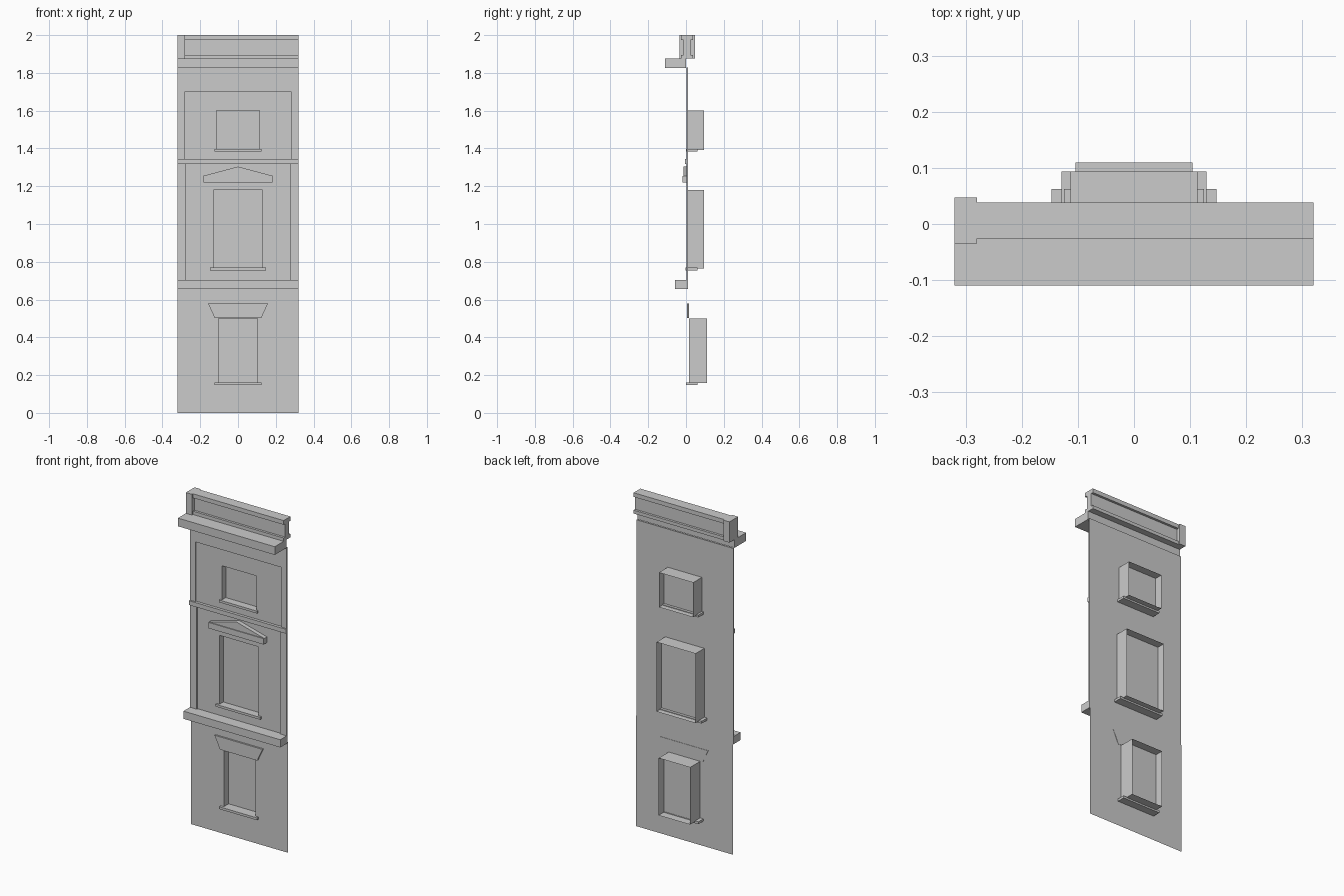
import bpy

if "Cube" in bpy.data.objects:
    bpy.data.objects.remove(bpy.data.objects["Cube"])

W = 0.32          # half width of the facade
LOW_Y = 0.015     # ground floor wall plane
UP_Y = 0.011      # upper wall plane
FRONT_Y = 0.003   # pilaster and frieze plane


def mesh(name, verts, faces):
    me = bpy.data.meshes.new(name)
    me.from_pydata(verts, [], faces)
    me.update()
    ob = bpy.data.objects.new(name, me)
    bpy.context.collection.objects.link(ob)
    return ob


def prism(name, outline, y0, y1):
    """Extrude an anticlockwise (x, z) outline from y0 (front) to y1."""
    n = len(outline)
    verts = [(x, y, z) for y in (y0, y1) for x, z in outline]
    faces = [tuple(range(n)), tuple(range(2 * n - 1, n - 1, -1))]
    faces += [(i, i + n, (i + 1) % n + n, (i + 1) % n) for i in range(n)]
    return mesh(name, verts, faces)


def box(name, x0, x1, y0, y1, z0, z1):
    return prism(name, [(x0, z0), (x1, z0), (x1, z1), (x0, z1)], y0, y1)


def wall(name, y, z0, z1, openings):
    """Single sheet wall with openings (half width, bottom, top) stacked in z."""
    verts, faces = [], []

    def quad(xa, xb, za, zb):
        i = len(verts)
        verts.extend([(xa, y, za), (xb, y, za), (xb, y, zb), (xa, y, zb)])
        faces.append((i, i + 1, i + 2, i + 3))

    z = z0
    for h, a, b in openings:
        quad(-W, W, z, a)
        quad(-W, -h, a, b)
        quad(h, W, a, b)
        z = b
    quad(-W, W, z, z1)
    return mesh(name, verts, faces)


def window(name, h, z0, z1, y0, y1, glass_y, sill_h, sill_front):
    # Reveal sleeve open at both ends, pane part way in, and a sill
    rect = ((-h, z0), (h, z0), (h, z1), (-h, z1))
    verts = [(x, y, z) for y in (y0, y1) for x, z in rect]
    mesh(name + "_reveal", verts,
         [(i, (i + 1) % 4, (i + 1) % 4 + 4, i + 4) for i in range(4)])
    mesh(name + "_pane", [(x, glass_y, z) for x, z in rect], [(0, 1, 2, 3)])
    box(name + "_sill", -sill_h, sill_h, sill_front, 0.062, z0 - 0.01, z0 + 0.004)


# Walls
ground = (0.104, 0.158, 0.50)
middle = (0.129, 0.765, 1.18)
upper = (0.113, 1.393, 1.60)
wall("ground_wall", LOW_Y, 0, 0.66, [ground])
wall("upper_wall", UP_Y, 0.70, 1.828, [middle, upper])

# Windows
window("ground_window", *ground, LOW_Y, 0.11, 0.06, 0.125, 0.0)
window("middle_window", *middle, UP_Y, 0.094, 0.046, 0.147, -0.002)
window("upper_window", *upper, UP_Y, 0.094, 0.046, 0.125, 0.0)

# Splayed lintel over the ground window
prism("ground_lintel", [(-0.123, 0.502), (0.123, 0.502), (0.158, 0.578), (-0.158, 0.578)],
      0.005, LOW_Y + 0.002)

# Pediment over the middle window
box("pediment_base", -0.183, 0.183, -0.019, UP_Y, 1.22, 1.255)
prism("pediment_gable", [(-0.183, 1.255), (0.183, 1.255), (0, 1.304)], -0.014, UP_Y)

# Pilasters either side of both upper storeys
for side, s in (("left", -1), ("right", 1)):
    for storey, inner, z0, z1 in (("middle", 0.275, 0.70, 1.32), ("upper", 0.284, 1.34, 1.70)):
        a, b = sorted((s * W, s * inner))
        box(f"{storey}_pilaster_{side}", a, b, FRONT_Y, UP_Y, z0, z1)

# Frieze band
box("frieze", -W, W, FRONT_Y, UP_Y, 1.70, 1.828)

# String courses and main cornice
box("lower_cornice", -W, W, -0.058, UP_Y, 0.657, 0.703)
box("string_course", -W, W, -0.006, UP_Y, 1.317, 1.343)
box("main_cornice", -W, W, -0.11, 0.0, 1.827, 1.876)

# Parapet with a post at the left end
box("parapet_bottom_rail", -W, W, -0.026, 0.038, 1.876, 1.896)
box("parapet_panel", -W, W, -0.012, 0.024, 1.896, 1.975)
box("parapet_top_rail", -W, W, -0.026, 0.038, 1.975, 2.0)
box("parapet_post", -W, -0.28, -0.035, 0.047, 1.876, 2.0)
